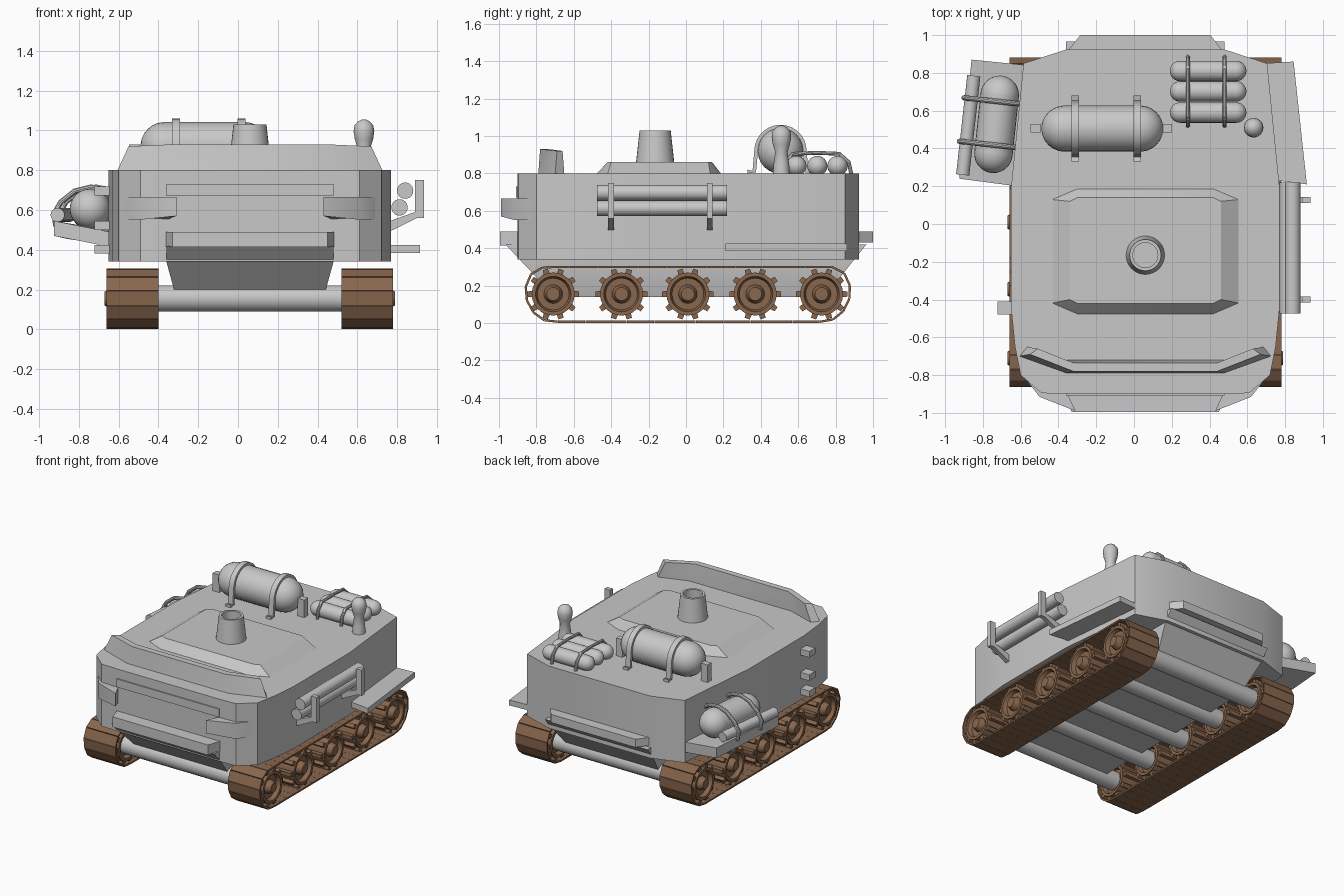
import bpy, bmesh, math
from mathutils import Vector

if "Cube" in bpy.data.objects:
    bpy.data.objects.remove(bpy.data.objects["Cube"], do_unlink=True)

CX = 0.06  # hull centre line


def material(name, rgb):
    m = bpy.data.materials.new(name)
    m.use_nodes = True
    m.diffuse_color = (*rgb, 1)
    m.node_tree.nodes["Principled BSDF"].inputs["Base Color"].default_value = (*rgb, 1)
    return m


GREY = material("light grey", (0.58, 0.58, 0.58))
BROWN = material("track brown", (0.25, 0.135, 0.075))


def build(name, mat, solids):
    """One object from solids, each a list of rings lofted and capped."""
    bm = bmesh.new()
    for rings in solids:
        rows = [[bm.verts.new(p) for p in ring] for ring in rings]
        n = len(rows[0])
        for a, b in zip(rows, rows[1:]):
            for i in range(n):
                bm.faces.new((a[i], a[(i + 1) % n], b[(i + 1) % n], b[i]))
        bm.faces.new(rows[0])
        bm.faces.new(rows[-1])
    bmesh.ops.recalc_face_normals(bm, faces=bm.faces)
    mesh = bpy.data.meshes.new(name)
    bm.to_mesh(mesh)
    bm.free()
    mesh.materials.append(mat)
    obj = bpy.data.objects.new(name, mesh)
    bpy.context.collection.objects.link(obj)
    bpy.ops.object.select_all(action="DESELECT")
    obj.select_set(True)
    bpy.context.view_layer.objects.active = obj
    bpy.ops.object.shade_smooth_by_angle(angle=math.radians(32))
    return obj


def prism(plan, z0, z1):
    return [[(x, y, z) for x, y in plan] for z in (z0, z1)]


def slab(section, y0, y1):
    return [[(x, y, z) for x, z in section] for y in (y0, y1)]


def rect(x0, x1, y0, y1):
    return [(x0, y0), (x1, y0), (x1, y1), (x0, y1)]


def mirrored(half):
    """Closed plan from (offset, y) points on one side of the centre line."""
    return [(CX + d, y) for d, y in half] + [(CX - d, y) for d, y in reversed(half)]


def lathe(profile, start, axis, seg=24):
    q = Vector(axis).to_track_quat("Z", "Y")
    turn = [2 * math.pi * i / seg for i in range(seg)]
    return [[Vector(start) + q @ Vector((r * math.cos(a), r * math.sin(a), h)) for a in turn]
            for r, h in profile]


def rod(p0, p1, r):
    d = Vector(p1) - Vector(p0)
    return lathe([(r, 0), (r, d.length)], p0, d)


def capsule(p0, p1, r):
    d = Vector(p1) - Vector(p0)
    arc = [math.radians(a) for a in range(4, 91, 14)] + [math.pi / 2]
    head = [(r * math.sin(a), r - r * math.cos(a)) for a in arc]
    return lathe(head + [(s, d.length - h) for s, h in reversed(head)], p0, d)


def sweep(path, normal, section):
    """Sweep a section along a flat path; normal is across that path's plane."""
    pts, n, rings = [Vector(p) for p in path], Vector(normal), []
    for i, p in enumerate(pts):
        t = (pts[min(i + 1, len(pts) - 1)] - pts[max(i - 1, 0)]).normalized()
        up = t.cross(n)
        rings.append([p + n * a + up * b for a, b in section])
    return rings


def round_section(r, seg=10):
    return [(r * math.cos(2 * math.pi * i / seg), r * math.sin(2 * math.pi * i / seg)) for i in range(seg)]


# Upper hull, tapered in plan with chamfered corners
plan = mirrored([(0.42, -0.9), (0.55, -0.895), (0.66, -0.8), (0.69, -0.65), (0.71, -0.45),
                 (0.71, 0.2), (0.645, 0.85), (0.415, 0.925)])
build("upper_hull", GREY, [prism(plan, 0.34, 0.8)])

# Boat-shaped lower hull
levels = [(0.42, 0.42, -0.965, 0.965), (0.42, 0.34, -0.89, 0.9), (0.365, 0.14, -0.7, 0.74)]
build("lower_hull", GREY, [[[(x, y, z) for x, y in rect(CX - w, CX + w, y0, y1)]
                            for w, z, y0, y1 in levels]])

# Front and rear ledges, nose cheeks and nose strip
build("front_bumper", GREY, [prism(mirrored([(0.39, -0.995), (0.43, -0.88)]), 0.415, 0.49)])
build("rear_bumper", GREY, [prism(mirrored([(0.345, 1.0), (0.415, 0.91)]), 0.43, 0.49)])
cheek = [(0.65, -0.8), (0.56, -0.915), (0.37, -0.99), (0.42, -0.88)]
for label, s in (("left", 1), ("right", -1)):
    build(label + "_nose_cheek", GREY, [[[(CX + s * d, y, z + 0.02 * (y < -0.95) * (z < 0.6))
                                          for d, y in cheek] for z in (0.55, 0.665)]])
build("nose_strip", GREY, [prism(rect(CX - 0.42, CX + 0.42, -0.909, -0.88), 0.67, 0.73)])

# Raised visor wall wrapped around the front of the roof
end = [(0.67, -0.7, 0.79), (0.61, -0.69, 0.92), (0.57, -0.66, 0.92), (0.63, -0.65, 0.79)]
mid = [(0.42, -0.79, 0.79), (0.38, -0.78, 0.93), (0.38, -0.735, 0.93), (0.42, -0.72, 0.79)]
build("visor_wall", GREY, [[[(CX + s * d, y, z) for d, y, z in part]
                            for s, part in ((-1, end), (-1, mid), (1, mid), (1, end))]])

# Raised roof panel and hollow funnel
low = mirrored([(0.36, -0.48), (0.5, -0.42), (0.5, 0.13), (0.36, 0.19)])
high = mirrored([(0.36, -0.42), (0.4, -0.4), (0.4, 0.12), (0.36, 0.14)])
build("roof_panel", GREY, [[[(x, y, 0.795) for x, y in low], [(x, y, 0.86) for x, y in high]]])
build("funnel", GREY, [lathe([(0.103, 0), (0.083, 0.18), (0.066, 0.18), (0.066, 0.02)],
                             (CX, -0.165, 0.85), (0, 0, 1), 32)])

# Roof tank with flat straps and end brackets
build("roof_tank", GREY, [capsule((-0.49, 0.505, 0.92), (0.155, 0.505, 0.92), 0.122)])
arch = [(0, 0.505 - 0.175 * s, 0.81) for s in (1, 0.8)]
arch += [(0, 0.505 - 0.13 * math.cos(a), 0.92 + 0.13 * math.sin(a))
         for a in [math.pi * i / 14 for i in range(15)]]
arch += [(0, 0.505 + 0.175 * s, 0.81) for s in (0.8, 1)]
band = [(-0.02, -0.01), (0.02, -0.01), (0.02, 0.01), (-0.02, 0.01)]
for i, x in enumerate((-0.312, 0.018)):
    build(f"roof_tank_strap_{i}", GREY, [sweep([(x, y, z) for _, y, z in arch], (1, 0, 0), band)])
build("roof_tank_brackets", GREY, [prism(rect(x - 0.027, x + 0.027, 0.485, 0.53), 0.79, 0.93)
                                   for x in (-0.52, 0.175)])

# Three small bottles held by two bent rods
for i, y in enumerate((0.59, 0.702, 0.81)):
    build(f"bottle_{i}", GREY, [capsule((0.19, y, 0.84), (0.595, y, 0.84), 0.054)])
hoop = [(0.52, 0.79), (0.53, 0.86), (0.57, 0.905), (0.7, 0.91), (0.82, 0.905), (0.87, 0.86), (0.885, 0.79)]
for i, x in enumerate((0.285, 0.48)):
    build(f"bottle_hoop_{i}", GREY, [sweep([(x, y, z) for y, z in hoop], (1, 0, 0), round_section(0.011))])

# Round-headed post
build("roof_post", GREY, [lathe([(0.046, 0), (0.041, 0.06), (0.033, 0.12), (0.046, 0.16), (0.052, 0.2),
                                 (0.047, 0.23), (0.03, 0.25), (0.01, 0.26)], (0.633, 0.51, 0.795), (0, 0, 1))])

# Left side: shelf, two pipes and their brackets
build("left_shelf", GREY, [prism([(0.68, 0.85), (0.845, 0.86), (0.915, 0.21), (0.76, 0.23)], 0.385, 0.425)])
for i, (x, z) in enumerate(((0.84, 0.697), (0.812, 0.613))):
    build(f"side_pipe_{i}", GREY, [rod((x, -0.475, z), (x, 0.22, z), 0.041)])
hook = [(0.75, 0.49), (0.78, 0.5), (0.9, 0.56), (0.935, 0.56), (0.935, 0.75), (0.89, 0.75), (0.89, 0.59), (0.75, 0.54)]
build("pipe_brackets", GREY, [slab(hook, y - 0.016, y + 0.016) for y in (-0.4, 0.127)])

# Right side: sloping shelf, tank, thin pipe and straps
corners = [(-0.56, 0.84, 0.41), (-0.86, 0.87, 0.455), (-0.925, 0.24, 0.47), (-0.62, 0.2, 0.41)]
build("right_shelf", GREY, [[[(x, y, z + h) for x, y, z in corners] for h in (0, 0.075)]])
build("side_tank", GREY, [capsule((-0.755, 0.27, 0.605), (-0.7, 0.785, 0.605), 0.102)])
build("side_thin_pipe", GREY, [rod((-0.907, 0.26, 0.575), (-0.848, 0.785, 0.575), 0.035)])
bend = [(-0.915, 0.52), (-0.925, 0.58), (-0.89, 0.64), (-0.82, 0.695), (-0.74, 0.715), (-0.66, 0.7), (-0.6, 0.66)]
for i, (y, dx) in enumerate(((0.42, 0), (0.65, 0.025))):
    path = [(x + dx, y - 0.11 * (x + 0.76), z) for x, z in bend]
    build(f"side_tank_strap_{i}", GREY, [sweep(path, (0.11, 0.99, 0), round_section(0.014))])

# Right side step blocks
build("step_blocks", GREY, [prism(rect(-0.722, -0.63, -0.48, -0.41), z, z + 0.045)
                            for z in (0.38, 0.5, 0.672)])

# Axles and toothed wheels
axle_y = (-0.71, -0.345, 0.01, 0.37, 0.725)
WZ = 0.155
half = [(0.11, 0.0), (0.115, 0.13), (0.095, 0.13), (0.085, 0.1), (0.05, 0.1), (0.045, 0.12), (0.035, 0.14)]
profile = [(r, -h) for r, h in reversed(half[1:])] + half[1:]
teeth = []
for k in range(10):
    a = 2 * math.pi * k / 10
    out, side = Vector((0, math.cos(a), math.sin(a))), Vector((0, -math.sin(a), math.cos(a)))
    teeth.append([[Vector((x, 0, 0)) + out * r + side * w for r, w in
                   ((0.1, -0.018), (0.138, -0.014), (0.138, 0.014), (0.1, 0.018))] for x in (-0.12, 0.12)])
wheel = build("wheel", BROWN, [lathe(profile, (0, 0, 0), (1, 0, 0))] + teeth)
wheel.name = "right_wheel_0"
for i, y in enumerate(axle_y):
    build(f"axle_{i}", GREY, [rod((-0.42, y, WZ), (0.54, y, WZ), 0.066)])
    for label, s in (("right", -1), ("left", 1)):
        obj = wheel
        if (i, s) != (0, -1):
            obj = bpy.data.objects.new(f"{label}_wheel_{i}", wheel.data)
            bpy.context.collection.objects.link(obj)
        obj.location = (CX + s * 0.59, y, WZ)

# Track belts made of flat plates along a closed loop
curve = [(0.77, 0.3), (0.83, 0.275), (0.865, 0.215), (0.87, 0.15), (0.85, 0.09), (0.81, 0.035), (0.75, 0.007)]
loop = [Vector((0.01 + y, z)) for y, z in curve] + [Vector((0.01 - y, z)) for y, z in reversed(curve)]
lengths = [(loop[(i + 1) % len(loop)] - p).length for i, p in enumerate(loop)]


def along(dist):
    dist %= sum(lengths)
    for i, length in enumerate(lengths):
        if dist <= length:
            return loop[i].lerp(loop[(i + 1) % len(loop)], dist / length)
        dist -= length
    return loop[0]


COUNT = 52
step = sum(lengths) / COUNT
for label, s in (("right", -1), ("left", 1)):
    x, plates = CX + s * 0.59, []
    for k in range(COUNT):
        p, q = along(k * step), along((k + 0.985) * step)
        n = Vector((q.y - p.y, p.x - q.x)).normalized() * 0.006
        plates.append([[(xx, v.x, v.y) for v in (p - n, q - n, q + n, p + n)]
                       for xx in (x - 0.13, x + 0.13)])
    build(label + "_track", BROWN, plates)
